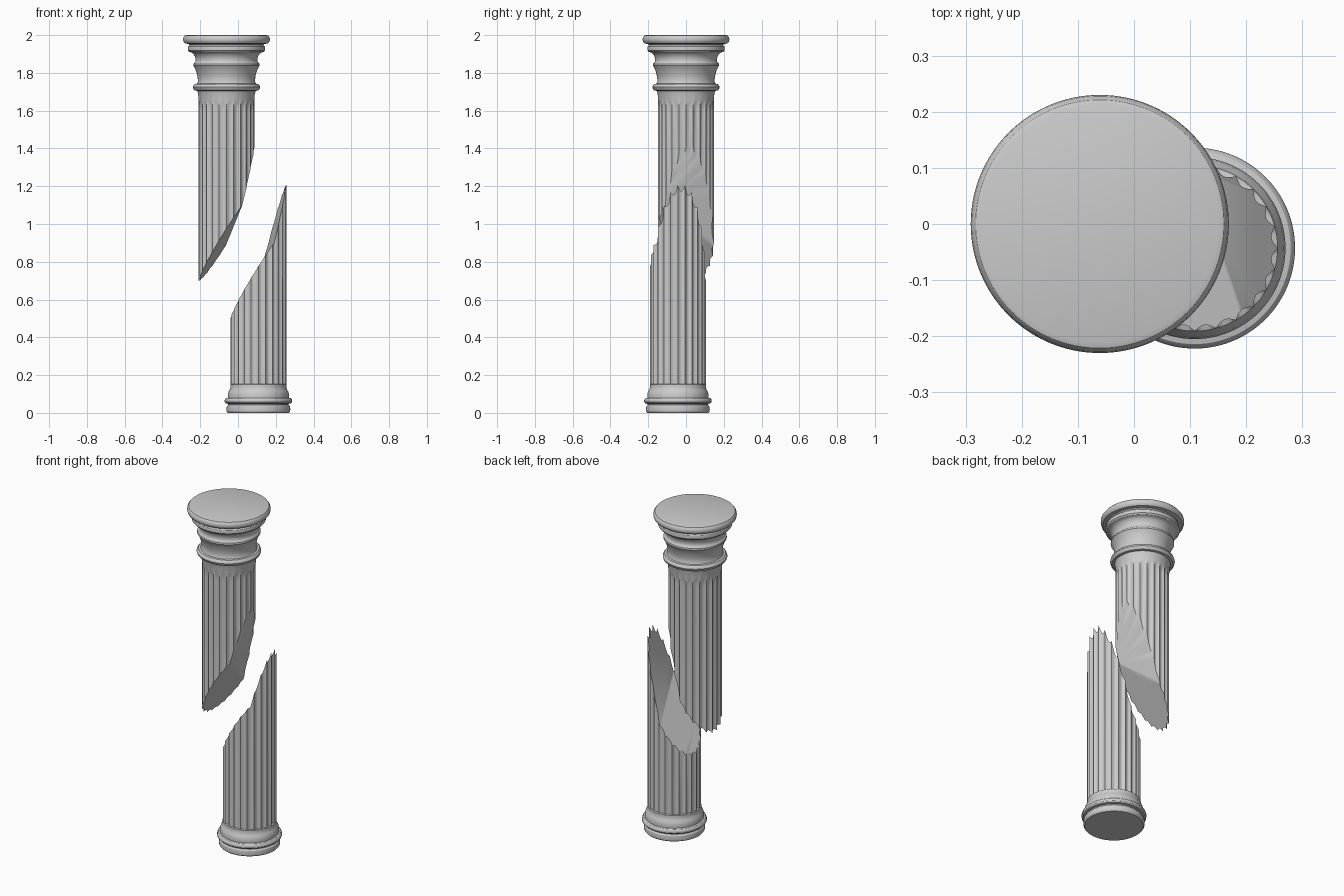
import bpy, bmesh, math
from mathutils import Vector

if "Cube" in bpy.data.objects:
    bpy.data.objects.remove(bpy.data.objects["Cube"])

FLUTES, STEPS = 24, 6
N = FLUTES * STEPS
R = 0.148


def lathe(name, profile, centre):
    """Closed solid from (radius, height, flute depth) rings."""
    bm = bmesh.new()
    rings = []
    for r, z, depth in profile:
        ring = []
        for i in range(N):
            u = (i % STEPS) / STEPS
            rr = r - depth * math.sin(math.pi * u)
            a = 2 * math.pi * i / N
            ring.append(bm.verts.new((centre[0] + rr * math.cos(a),
                                      centre[1] + rr * math.sin(a), z)))
        rings.append(ring)
    for lo, hi in zip(rings, rings[1:]):
        for i in range(N):
            j = (i + 1) % N
            bm.faces.new((lo[i], lo[j], hi[j], hi[i]))
    bm.faces.new(rings[0][::-1])
    bm.faces.new(rings[-1])
    return finish(name, bm)


def finish(name, bm):
    bmesh.ops.recalc_face_normals(bm, faces=bm.faces[:])
    mesh = bpy.data.meshes.new(name)
    bm.to_mesh(mesh)
    bm.free()
    ob = bpy.data.objects.new(name, mesh)
    bpy.context.collection.objects.link(ob)
    return ob


# Fracture: two planes z = k + a*x + b*y meeting along a crease
def shallow(x, y):
    return 0.734 + 1.576 * x - 0.30 * y


def steep(x, y):
    return 0.627 + 3.92 * x + 0.50 * y


def fracture_cutter(centre, lift):
    """Wedge filling everything above the fracture."""
    mid = Vector((0.041, 0.013))
    along = Vector((-0.323, 0.946))
    across = Vector((0.946, 0.323))
    bm = bmesh.new()
    ends = []
    for t in (-0.4, 0.4):
        c = mid + along * t
        lft, rgt = c - across * 0.5, c + across * 0.5
        pts = [(lft, shallow(*lft)), (c, (shallow(*c) + steep(*c)) / 2),
               (rgt, steep(*rgt)), (rgt, 4), (lft, 4)]
        ends.append([bm.verts.new((p.x + centre[0], p.y + centre[1], z + lift))
                     for p, z in pts])
    a, b = ends
    for i in range(5):
        j = (i + 1) % 5
        bm.faces.new((a[i], a[j], b[j], b[i]))
    bm.faces.new(a)
    bm.faces.new(b)
    bmesh.ops.triangulate(bm, faces=bm.faces[:])
    return finish("fracture_cutter", bm)


def break_column(ob, centre, lift, operation):
    cutter = fracture_cutter(centre, lift)
    cutter.hide_render = True
    mod = ob.modifiers.new("fracture", 'BOOLEAN')
    mod.operation, mod.solver, mod.object = operation, 'EXACT', cutter
    bpy.ops.object.select_all(action='DESELECT')
    bpy.context.view_layer.objects.active = ob
    ob.select_set(True)
    bpy.ops.object.modifier_apply(modifier=mod.name)
    bpy.data.objects.remove(cutter)
    bpy.ops.object.shade_smooth_by_angle(angle=math.radians(32))


D = 0.010
# Lower piece: moulded base and fluted stump
base = [(0.162, 0), (0.168, 0.008), (0.169, 0.02), (0.167, 0.034), (0.160, 0.042),
        (0.160, 0.048), (0.172, 0.050), (0.178, 0.057), (0.179, 0.064), (0.177, 0.072),
        (0.171, 0.078), (0.162, 0.080), (0.162, 0.095), (0.159, 0.112), (0.152, 0.122),
        (R, 0.135), (R, 0.150)]
lower_profile = [(r, z, 0) for r, z in base] + [(R, 0.153, D), (R, 1.40, D)]
lower_centre = (0.108, -0.043)
lower = lathe("lower_column", lower_profile, lower_centre)
break_column(lower, lower_centre, 0, 'DIFFERENCE')

# Upper piece: fluted shaft and moulded capital
flute_end = [(R, 0.50, D), (R, 1.595, D), (R, 1.625, D * 0.75), (R, 1.645, D * 0.3),
             (R, 1.655, 0)]
capital = [(0.150, 1.69), (0.155, 1.705), (0.168, 1.707), (0.175, 1.714), (0.178, 1.724),
           (0.175, 1.734), (0.168, 1.741), (0.156, 1.743), (0.151, 1.755), (0.153, 1.78),
           (0.160, 1.808), (0.169, 1.828), (0.175, 1.838), (0.174, 1.848), (0.166, 1.856),
           (0.163, 1.868), (0.166, 1.885), (0.175, 1.901), (0.184, 1.908), (0.197, 1.911),
           (0.204, 1.919), (0.205, 1.930), (0.203, 1.940), (0.196, 1.947), (0.200, 1.953),
           (0.219, 1.956), (0.227, 1.964), (0.230, 1.975), (0.228, 1.988), (0.221, 1.997),
           (0.212, 2.0)]
upper_profile = flute_end + [(r, z, 0) for r, z in capital]
upper_centre = (-0.061, 0.0)
upper = lathe("upper_column", upper_profile, upper_centre)
break_column(upper, upper_centre, 0.2, 'INTERSECT')
